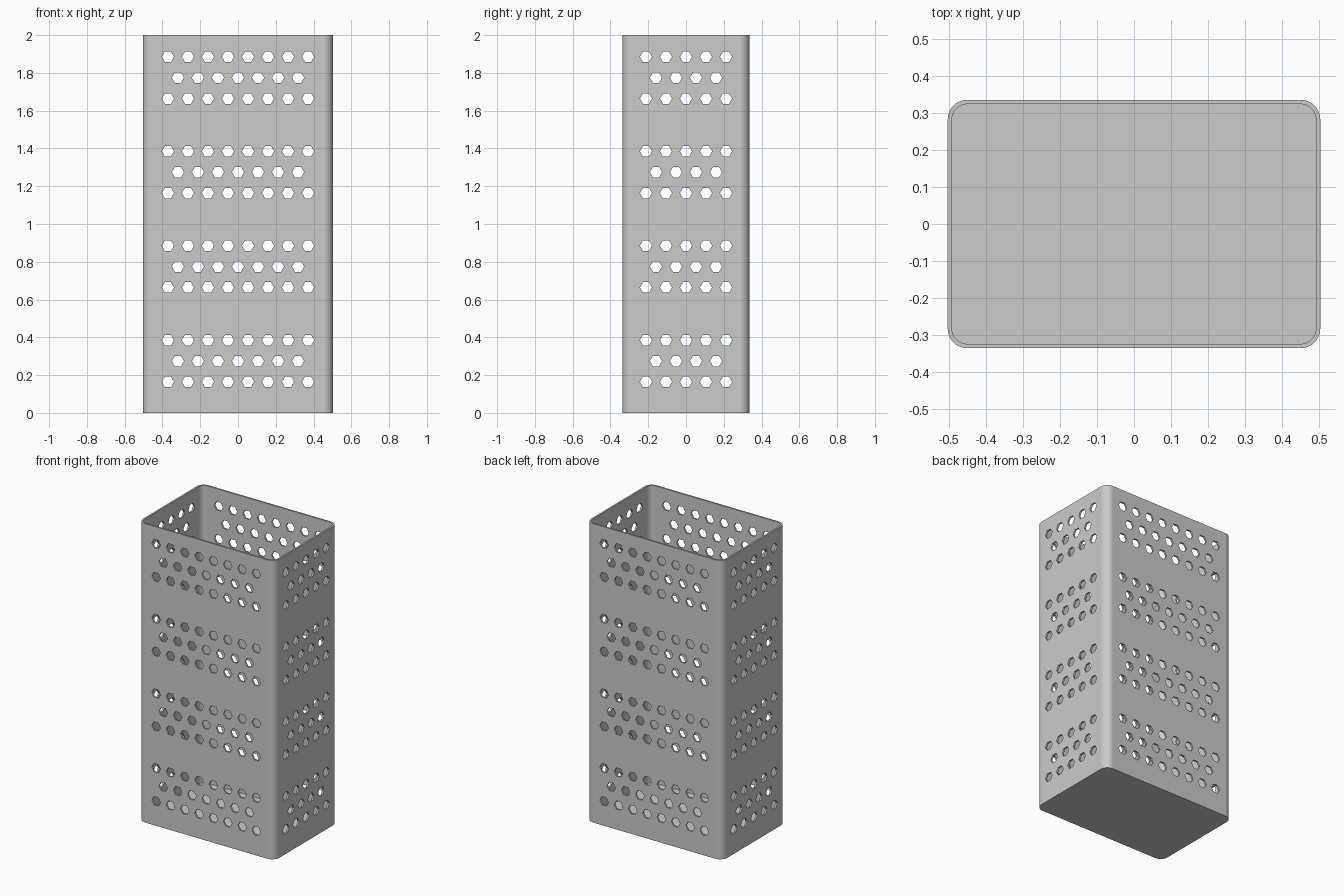
import bpy, bmesh, math

if "Cube" in bpy.data.objects:
    bpy.data.objects.remove(bpy.data.objects["Cube"])

HX, HY, H = 0.504, 0.336, 2.0      # half width, half depth, height
WALL, RAD = 0.0115, 0.053          # wall thickness, outer corner radius
PITCH, HOLE = 0.106, 0.032         # hole spacing and hole radius
SEG = 8                            # segments per rounded corner

grey = bpy.data.materials.new("grey")
grey.diffuse_color = (0.6, 0.6, 0.6, 1)
grey.use_nodes = True
grey.node_tree.nodes["Principled BSDF"].inputs["Base Color"].default_value = grey.diffuse_color


def add_object(name, bm):
    bmesh.ops.recalc_face_normals(bm, faces=bm.faces)
    mesh = bpy.data.meshes.new(name)
    bm.to_mesh(mesh)
    bm.free()
    obj = bpy.data.objects.new(name, mesh)
    bpy.context.collection.objects.link(obj)
    return obj


def ring(bm, inset, z):
    """Rounded rectangle loop, inset from the outer outline."""
    r = RAD - inset
    verts = []
    for i, (sx, sy) in enumerate([(1, 1), (-1, 1), (-1, -1), (1, -1)]):
        for k in range(SEG + 1):
            a = math.pi / 2 * (i + k / SEG)
            verts.append(bm.verts.new((sx * (HX - RAD) + r * math.cos(a),
                                       sy * (HY - RAD) + r * math.sin(a), z)))
    return verts


def hole_cutter(name, count, along_x):
    """Hexagonal bars that pierce both opposite walls."""
    bm = bmesh.new()
    for band in range(4):
        for row, n in enumerate((count, count - 1, count)):
            z = 0.164 + 0.5 * band + 0.1105 * row
            for i in range(n):
                u = (i - (n - 1) / 2) * PITCH
                ends = []
                for w in (-0.7, 0.7):
                    pts = [(u + HOLE * math.cos(k * math.pi / 3), z + HOLE * math.sin(k * math.pi / 3))
                           for k in range(6)]
                    ends.append([bm.verts.new((p, w, q) if along_x else (w, p, q)) for p, q in pts])
                a, b = ends
                bm.faces.new(a)
                bm.faces.new(b[::-1])
                for k in range(6):
                    j = (k + 1) % 6
                    bm.faces.new((a[k], b[k], b[j], a[j]))
    obj = add_object(name, bm)
    obj.hide_render = True
    return obj


# Open-topped shell with floor
bm = bmesh.new()
loops = [ring(bm, 0, 0), ring(bm, 0, H), ring(bm, WALL, H), ring(bm, WALL, WALL)]
for lo, hi in zip(loops, loops[1:]):
    for k in range(len(lo)):
        j = (k + 1) % len(lo)
        bm.faces.new((lo[k], lo[j], hi[j], hi[k]))
bm.faces.new(loops[0][::-1])
bm.faces.new(loops[3])
basket = add_object("perforated_basket", bm)
basket.data.materials.append(grey)

# Punch the hole bands through the front/back and the two sides
cutters = [hole_cutter("front_hole_cutter", 8, True), hole_cutter("side_hole_cutter", 5, False)]
for cutter in cutters:
    mod = basket.modifiers.new("holes", 'BOOLEAN')
    mod.operation = 'DIFFERENCE'
    mod.solver = 'EXACT'
    mod.object = cutter
bpy.context.view_layer.update()
evaluated = basket.evaluated_get(bpy.context.evaluated_depsgraph_get())
cut_mesh = bpy.data.meshes.new_from_object(evaluated)
basket.modifiers.clear()
basket.data = cut_mesh
for cutter in cutters:
    bpy.data.objects.remove(cutter)

# Smooth rounded corners, crisp hole and rim edges
bpy.context.view_layer.objects.active = basket
basket.select_set(True)
bpy.ops.object.shade_smooth_by_angle(angle=math.radians(30))
weighted = basket.modifiers.new("even_normals", 'WEIGHTED_NORMAL')
weighted.keep_sharp = True
